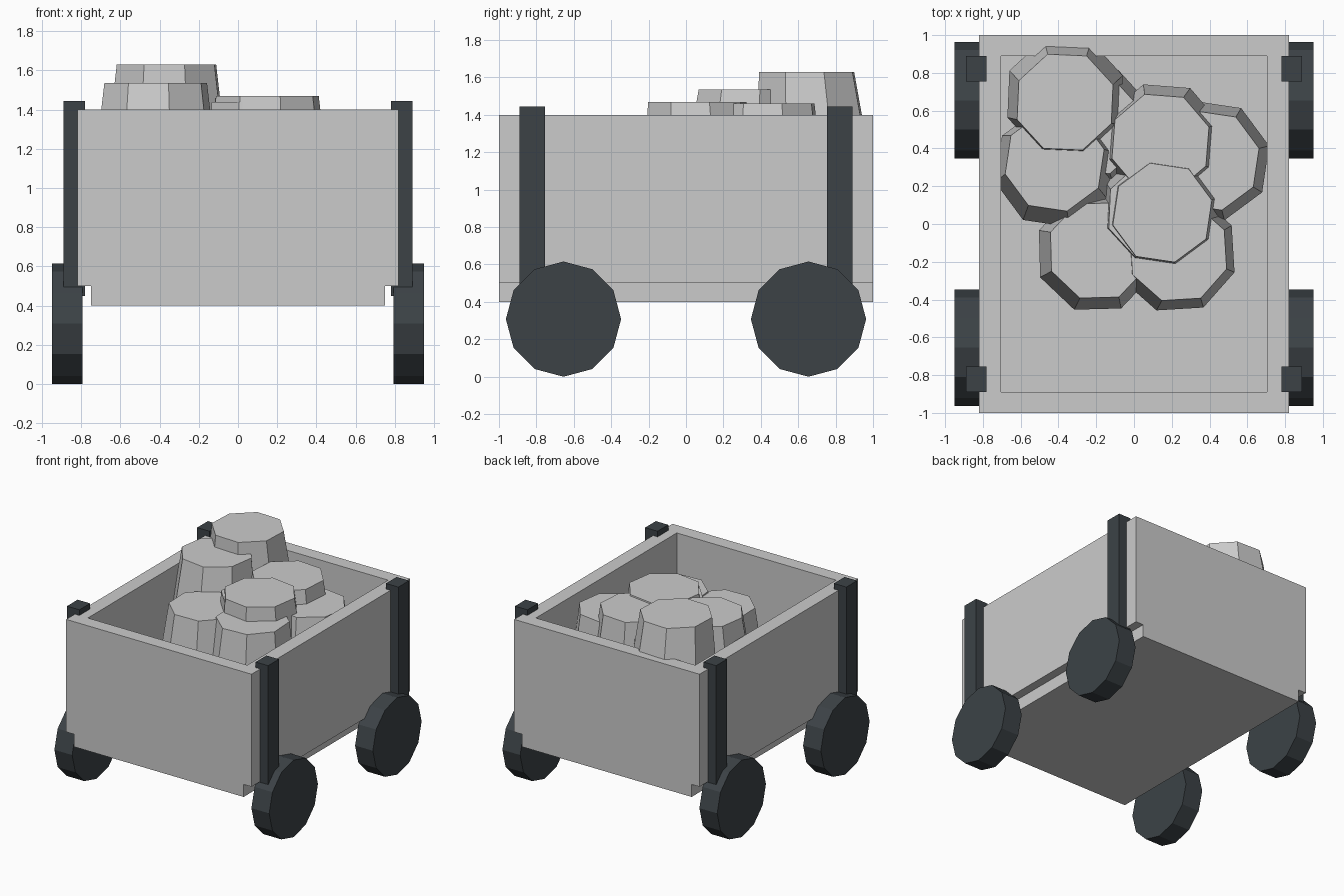
import bpy, bmesh, math

if "Cube" in bpy.data.objects:
    bpy.data.objects.remove(bpy.data.objects["Cube"])

def material(name, color):
    m = bpy.data.materials.new(name)
    m.diffuse_color = color
    m.use_nodes = True
    m.node_tree.nodes["Principled BSDF"].inputs["Base Color"].default_value = m.diffuse_color
    return m

dark = material("dark_iron", (0.045, 0.055, 0.062, 1))

def finish(name, bm, mat=None):
    bmesh.ops.recalc_face_normals(bm, faces=bm.faces)
    me = bpy.data.meshes.new(name)
    bm.to_mesh(me)
    bm.free()
    ob = bpy.data.objects.new(name, me)
    bpy.context.collection.objects.link(ob)
    if mat:
        me.materials.append(mat)
    return ob

def box(name, lo, hi, mat=None):
    bm = bmesh.new()
    bmesh.ops.create_cube(bm, size=1)
    for v in bm.verts:
        v.co = [(a + b) / 2 + c * (b - a) for a, b, c in zip(lo, hi, v.co)]
    return finish(name, bm, mat)

def prism(name, rings, mat=None):
    """Loft equal-sized rings of points and cap both ends."""
    bm = bmesh.new()
    vs = [[bm.verts.new(p) for p in r] for r in rings]
    n = len(vs[0])
    for a, b in zip(vs, vs[1:]):
        for i in range(n):
            j = (i + 1) % n
            bm.faces.new((a[i], a[j], b[j], b[i]))
    bm.faces.new(vs[0])
    bm.faces.new(vs[-1])
    return finish(name, bm, mat)

# open tub: wall frame on a narrower floor slab
def rect(x, y, z):
    return [(-x, -y, z), (x, -y, z), (x, y, z), (-x, y, z)]

bm = bmesh.new()
rings = [[bm.verts.new(p) for p in r] for r in
         (rect(.82, 1, .5), rect(.82, 1, 1.4), rect(.705, .89, 1.4), rect(.705, .89, .5))]
for k in range(4):
    a, b = rings[k], rings[(k + 1) % 4]
    for i in range(4):
        j = (i + 1) % 4
        bm.faces.new((a[i], a[j], b[j], b[i]))
finish("tub_walls", bm)
box("tub_floor", (-.75, -1, .4), (.75, 1, .5))

# corner posts and twelve-sided wheels
for sx in (-1, 1):
    for sy in (-1, 1):
        xs, ys = sorted((sx * .78, sx * .89)), sorted((sy * .755, sy * .89))
        box("corner_post", (xs[0], ys[0], .45), (xs[1], ys[1], 1.445), dark)
        prism("wheel", [[(sx * x, sy * .655 + .308 * math.cos(math.tau * i / 12),
                          .308 + .308 * math.sin(math.tau * i / 12)) for i in range(12)]
                        for x in (.793, .95)], dark)

# heap of tapered eight-sided rocks: top x, y, z, base shift x, y, turn
ROCKS = [
    (-.365, .645, 1.63, .00, .03, 20),
    (-.42, .33, 1.535, .00, -.03, 14),
    (.14, .43, 1.46, .01, .00, 18),
    (.40, .335, 1.35, .00, .00, 14),
    (.15, .06, 1.47, .00, .02, 14),
    (.12, .07, 1.44, .02, .02, 20),
    (-.19, -.14, 1.35, -.01, -.01, 24),
    (.235, -.15, 1.36, -.01, .00, 26),
    (-.22, .52, 1.33, .00, .00, 20),
]
DEPTH = .45
for x, y, z, dx, dy, turn in ROCKS:
    def ring(cx, cy, cz, r):
        return [(cx + r * math.cos(math.radians(turn + 45 * i)),
                 cy + r * math.sin(math.radians(turn + 45 * i)), cz) for i in range(8)]
    prism("rock", [ring(x + dx, y + dy, z - DEPTH, .325), ring(x, y, z, .27)])
